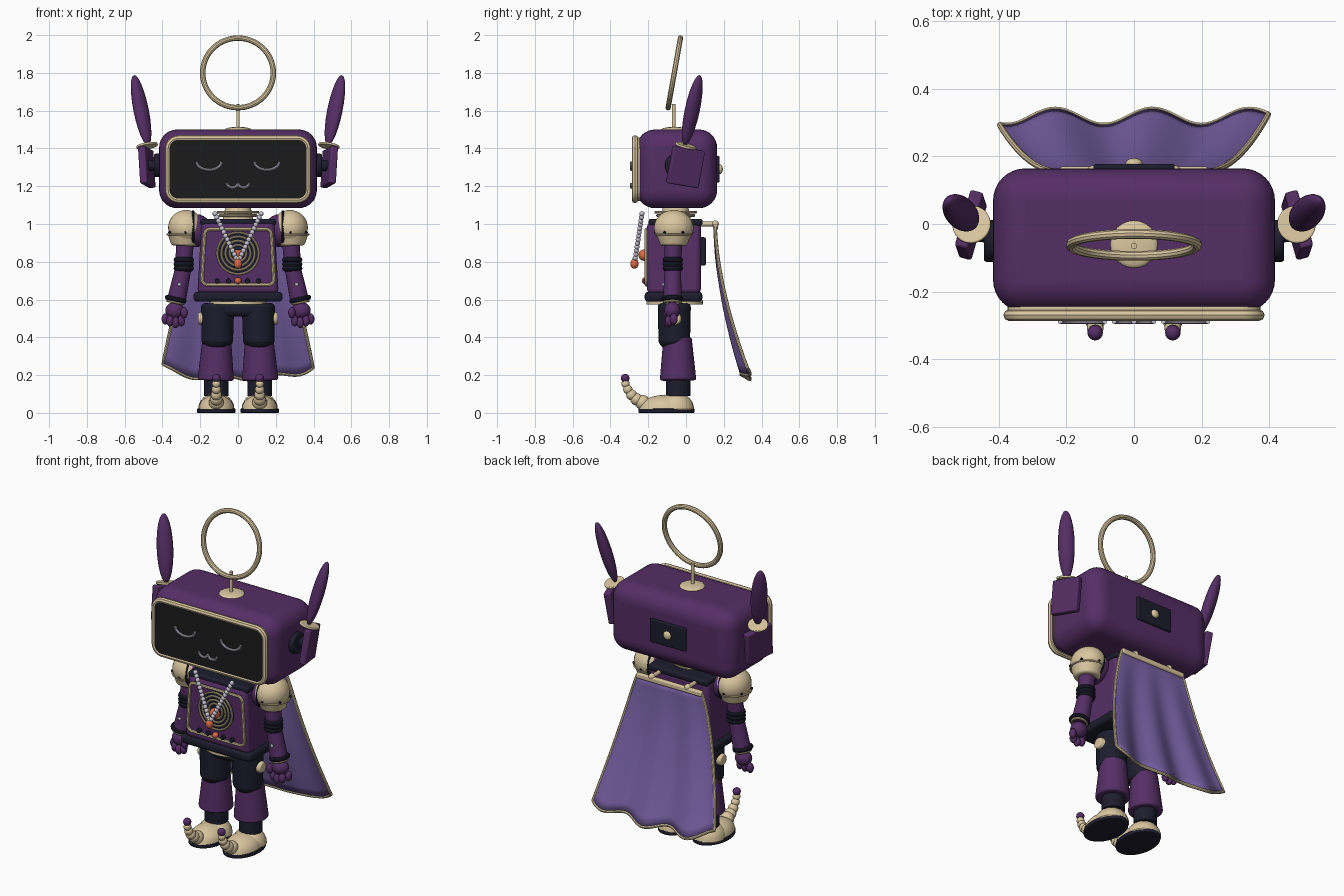
import bpy, bmesh
from math import cos, sin, pi, radians
from mathutils import Vector, Matrix, Euler

if "Cube" in bpy.data.objects:
    bpy.data.objects.remove(bpy.data.objects["Cube"])


def material(name, *rgb):
    m = bpy.data.materials.new(name)
    m.use_nodes = True
    m.diffuse_color = (*rgb, 1)
    m.node_tree.nodes["Principled BSDF"].inputs["Base Color"].default_value = (*rgb, 1)
    return m


PURPLE = material("deep purple", .09, .027, .13)
LILAC = material("lilac cloth", .19, .12, .38)
CREAM = material("cream", .7, .57, .35)
NAVY = material("dark navy", .012, .012, .026)
BLACK = material("screen black", .011, .011, .011)
ORANGE = material("orange gem", .7, .15, .06)
PEARL = material("pearl", .58, .54, .65)
parts = []


def part(name, bm, mat, bevel=0, segments=3):
    mesh = bpy.data.meshes.new(name)
    bmesh.ops.recalc_face_normals(bm, faces=bm.faces)
    bm.to_mesh(mesh)
    bm.free()
    mesh.materials.append(mat)
    ob = bpy.data.objects.new(name, mesh)
    bpy.context.collection.objects.link(ob)
    if bevel:
        mod = ob.modifiers.new("Bevel", "BEVEL")
        mod.width, mod.segments = bevel, segments
        mod.limit_method, mod.angle_limit = "ANGLE", radians(40)
    parts.append(ob)
    return ob


def ball(name, loc, size, mat, axis=(0, 0, 1), seg=24):
    size = size if isinstance(size, tuple) else (size,) * 3
    rot = Vector(axis).to_track_quat("Z", "Y").to_matrix().to_4x4() if axis != (0, 0, 1) else Matrix()
    bm = bmesh.new()
    bmesh.ops.create_uvsphere(bm, u_segments=seg, v_segments=seg // 2, radius=1,
                              matrix=Matrix.Translation(loc) @ rot @ Matrix.Diagonal((*size, 1)))
    return part(name, bm, mat)


def rod(name, a, b, r1, r2, mat, bevel=0, seg=32):
    a, b = Vector(a), Vector(b)
    rot = (b - a).to_track_quat("Z", "Y").to_matrix().to_4x4()
    bm = bmesh.new()
    bmesh.ops.create_cone(bm, cap_ends=True, segments=seg, radius1=r1, radius2=r2,
                          depth=(b - a).length, matrix=Matrix.Translation((a + b) / 2) @ rot)
    return part(name, bm, mat, bevel)


def box(name, loc, size, mat, bevel=.01, taper=1, rot=(0, 0, 0), segments=3):
    bm = bmesh.new()
    bmesh.ops.create_cube(bm, size=1)
    for v in bm.verts:
        if v.co.z > 0:
            v.co.x *= taper
    turn = Euler([radians(a) for a in rot]).to_matrix().to_4x4()
    bm.transform(Matrix.Translation(loc) @ turn @ Matrix.Diagonal((*size, 1)))
    return part(name, bm, mat, bevel, segments)


def ring(name, loc, major, minor, mat, rot=(0, 0, 0), seg=48):
    bpy.ops.mesh.primitive_torus_add(location=loc, rotation=[radians(a) for a in rot], major_radius=major,
                                     minor_radius=minor, major_segments=seg, minor_segments=10)
    ob = bpy.context.object
    ob.name = name
    ob.data.materials.append(mat)
    parts.append(ob)


def tube(name, points, r, mat, closed=False):
    curve = bpy.data.curves.new(name, "CURVE")
    curve.dimensions = "3D"
    curve.bevel_depth, curve.bevel_resolution, curve.use_fill_caps = r, 2, True
    line = curve.splines.new("POLY")
    line.points.add(len(points) - 1)
    for p, co in zip(line.points, points):
        p.co = (*co, 1)
    line.use_cyclic_u = closed
    temp = bpy.data.objects.new(name, curve)
    mesh = bpy.data.meshes.new_from_object(temp)
    bpy.data.objects.remove(temp)
    mesh.materials.append(mat)
    ob = bpy.data.objects.new(name, mesh)
    bpy.context.collection.objects.link(ob)
    parts.append(ob)


def rounded(hx, hz, r, y, cz, taper=1):
    pts = []
    for k, (sx, sz) in enumerate(((1, 1), (-1, 1), (-1, -1), (1, -1))):
        for i in range(7):
            a = (k + i / 6) * pi / 2
            z = sz * (hz - r) + r * sin(a)
            x = (sx * (hx - r) + r * cos(a)) * (taper if z > 0 else 1)
            pts.append(Vector((x, y, cz + z)))
    return pts


def slab(name, outline, depth, mat):
    bm = bmesh.new()
    face = bm.faces.new([bm.verts.new(p) for p in outline])
    new = bmesh.ops.extrude_face_region(bm, geom=[face])["geom"]
    bmesh.ops.translate(bm, vec=(0, depth, 0), verts=[g for g in new if isinstance(g, bmesh.types.BMVert)])
    return part(name, bm, mat)


# Head, screen and face
box("head", (0, -.048, 1.292), (.835, .425, .416), PURPLE, .095, segments=8)
slab("screen_mount", rounded(.375, .168, .06, -.268, 1.29), .05, CREAM)
tube("screen_frame", rounded(.37, .163, .055, -.27, 1.29), .017, CREAM, True)
slab("screen", rounded(.365, .158, .05, -.284, 1.29), .02, BLACK)
for s in (1, -1):
    tube("closed_eye", [(s * .153 + .066 * cos(a), -.289, 1.33 + .043 * sin(a))
                        for a in [pi + i * pi / 14 for i in range(15)]], .007, PEARL)
    tube("mouth_half", [(s * .03 + .029 * cos(a), -.289, 1.217 + .024 * sin(a))
                        for a in [pi + i * pi / 10 for i in range(11)]], .007, PEARL)
box("head_back_panel", (0, .163, 1.29), (.24, .03, .14), NAVY, .006)
ball("head_back_knob", (0, .18, 1.29), (.025, .015, .025), CREAM)

# Halo on its stick
ball("halo_base", (0, -.06, 1.5), (.07, .07, .014), CREAM)
rod("halo_stick", (0, -.065, 1.49), (0, -.065, 1.635), .009, .009, CREAM)
ring("halo", (0, -.062, 1.8), .187, .0145, CREAM, (80, 0, 0), 64)

# Neck and torso
rod("neck", (0, -.055, 1), (0, -.055, 1.1), .085, .065, CREAM)
for z, r in ((1.045, .095), (1.062, .105)):
    ring("neck_ring", (0, -.055, z), r, .008, CREAM)
box("torso", (0, -.064, .82), (.43, .285, .38), PURPLE, .025, .9)
box("collar_slab", (0, -.055, 1.01), (.4, .285, .035), NAVY, .012)
box("belt_slab", (0, -.066, .615), (.47, .305, .052), NAVY, .018)
rod("waist_ring", (0, -.06, .575), (0, -.06, .595), .15, .15, CREAM)
box("pelvis", (0, -.06, .55), (.3, .16, .08), NAVY, .03)
box("back_plate", (0, .088, .855), (.26, .035, .15), NAVY, .01)
tube("chest_frame", rounded(.19, .147, .03, -.21, .825, .93), .009, CREAM, True)

# Round chest dial, knobs and gems
rod("dial", (0, -.19, .845), (0, -.214, .845), .115, .115, NAVY)
for r in (.11, .088, .066, .044):
    ring("dial_ring", (0, -.215, .845), r, .006, CREAM, (90, 0, 0))
ball("dial_gem", (0, -.222, .835), .03, ORANGE)
ball("lower_gem", (0, -.216, .7), .018, ORANGE)
for x in (-.11, -.05, .05, .11):
    rod("chest_knob", (x, -.2, .698), (x, -.225, .698), .013, .013, NAVY, .003, 16)
ball("pendant", (0, -.273, .79), (.022, .022, .027), ORANGE)
ball("pendant_cap", (0, -.27, .815), .014, CREAM)
for s in (1, -1):
    for i in range(13):
        t = i / 12
        ball("necklace_bead", (s * (.122 - .112 * t), -.233 - .035 * t, 1.055 - .235 * t), .0135, PEARL, seg=12)

for s in (1, -1):
    # Ears
    rod("ear_joint", (s * .4, -.05, 1.31), (s * .445, -.05, 1.31), .062, .062, NAVY, .008)
    rod("ear_hub", (s * .4, -.03, 1.31), (s * .48, -.02, 1.31), .03, .03, NAVY)
    box("ear_plate", (s * .483, -.003, 1.302), (.04, .175, .2), PURPLE, .008, rot=(-9, s * 6, s * 15))
    rod("ear_disc", (s * .48, -.003, 1.408), (s * .482, 0, 1.42), .057, .057, CREAM, .004)
    ball("ear_blade", (s * .513, .033, 1.602), (.046, .034, .194), PURPLE, (s * .075, .08, .38))

    # Shoulders and arms
    ball("shoulder_inner", (s * .225, -.065, .965), .088, PURPLE)
    ring("shoulder_seam", (s * .238, -.065, .975), .09, .008, NAVY, (0, 90, 0))
    ball("shoulder", (s * .275, -.065, .98), (.095, .105, .094), CREAM, seg=32)
    rod("shoulder_skirt", (s * .282, -.065, .885), (s * .28, -.065, .945), .07, .092, CREAM, .01)
    ring("shoulder_groove", (s * .28, -.065, .945), .094, .005, CREAM)
    for a in range(0, 360, 60):
        ball("shoulder_rivet", (s * .278 + .097 * cos(radians(a + 30)), -.065 + .097 * sin(radians(a + 30)), .955),
             .008, NAVY, seg=8)
    rod("upper_arm", (s * .29, -.07, .76), (s * .28, -.067, .91), .042, .048, PURPLE)
    for z in (.765, .787, .81):
        ring("elbow_band", (s * .287, -.07, z), .038, .016, NAVY)
    rod("forearm", (s * .327, -.072, .59), (s * .29, -.07, .765), .05, .043, PURPLE)
    ball("forearm_rivet", (s * .31, -.118, .68), .01, PEARL, seg=10)
    ring("wrist_band", (s * .33, -.073, .602), .046, .013, NAVY, (0, s * -12, 0))
    ring("wrist_trim", (s * .332, -.073, .585), .042, .007, CREAM, (0, s * -12, 0))
    ball("palm", (s * .335, -.073, .542), (.05, .043, .045), PURPLE)
    for x, y, z in ((.3, -.09, .487), (.33, -.095, .478), (.36, -.09, .487), (.285, -.1, .53), (.385, -.065, .497)):
        ball("finger", (s * x, y, z), (.02, .021, .03), PURPLE, seg=14)

    # Legs
    rod("thigh", (s * .11, -.062, .36), (s * .108, -.062, .58), .083, .088, NAVY, .02)
    rod("hip_disc", (s * .18, -.06, .5), (s * .212, -.06, .5), .038, .03, CREAM, .006)
    ball("knee", (s * .112, -.085, .385), (.07, .06, .05), NAVY)
    rod("shin", (s * .118, -.042, .172), (s * .112, -.045, .4), .097, .075, PURPLE, .012)
    rod("ankle", (s * .115, -.042, .09), (s * .115, -.042, .18), .065, .065, NAVY)

    # Shoes with curled toes
    heel = ball("shoe_heel", (s * .115, -.055, .02), (.096, .098, .088), CREAM)
    toe = ball("shoe_toe", (s * .115, -.115, .02), (.096, .135, .075), CREAM)
    for ob in (heel, toe):
        for v in ob.data.vertices:
            v.co.z = max(v.co.z, .015)
    bm = bmesh.new()
    bmesh.ops.create_cone(bm, cap_ends=True, segments=40, radius1=1, radius2=1, depth=.022,
                          matrix=Matrix.Translation((s * .115, -.103, .011)) @ Matrix.Diagonal((.102, .148, 1, 1)))
    part("sole", bm, NAVY, .004)
    for y, z, r in ((-.23, .055, .04), (-.262, .072, .033), (-.288, .095, .029), (-.308, .124, .025), (-.32, .154, .022)):
        ball("toe_curl", (s * .115, y, z), r, CREAM, seg=16)
    ball("toe_tip", (s * .115, -.322, .184), .023, PURPLE, seg=16)

    # Cape fastenings
    rod("cape_peg", (s * .12, .07, 1), (s * .12, .155, 1), .012, .012, CREAM)
    ball("cape_peg_knob", (s * .12, .155, 1), .019, CREAM, seg=16)


# Cape with deepening folds
def cape_point(u, t):
    x = u * (.215 + .183 * t ** .85)
    wave = cos(2 * pi * (u * .4 - .055) / .29)
    y = .155 + .16 * t ** 1.7 + .024 * t * wave
    z = .99 - t * (.8 - .055 * abs(u) ** 4 + .014 * wave)
    return Vector((x, y, z))


NU, NV = 48, 16
bm = bmesh.new()
rows = [[bm.verts.new(cape_point(i * 2 / NU - 1, j / NV)) for i in range(NU + 1)] for j in range(NV + 1)]
for j in range(NV):
    for i in range(NU):
        bm.faces.new((rows[j][i], rows[j][i + 1], rows[j + 1][i + 1], rows[j + 1][i]))
cape = part("cape", bm, LILAC)
solid = cape.modifiers.new("Solidify", "SOLIDIFY")
solid.thickness, solid.offset = .01, 0
edge = [cape_point(-1, j / NV) for j in range(NV)]
edge += [cape_point(i * 2 / NU - 1, 1) for i in range(NU + 1)]
edge += [cape_point(1, j / NV) for j in reversed(range(NV))]
tube("cape_trim", edge, .009, CREAM)
box("cape_bar", (0, .157, .985), (.44, .026, .032), CREAM, .008)

# Smooth shading with sharp edges kept
bpy.ops.object.select_all(action="DESELECT")
for ob in parts:
    ob.select_set(True)
bpy.context.view_layer.objects.active = parts[0]
bpy.ops.object.shade_smooth_by_angle(angle=radians(35))
